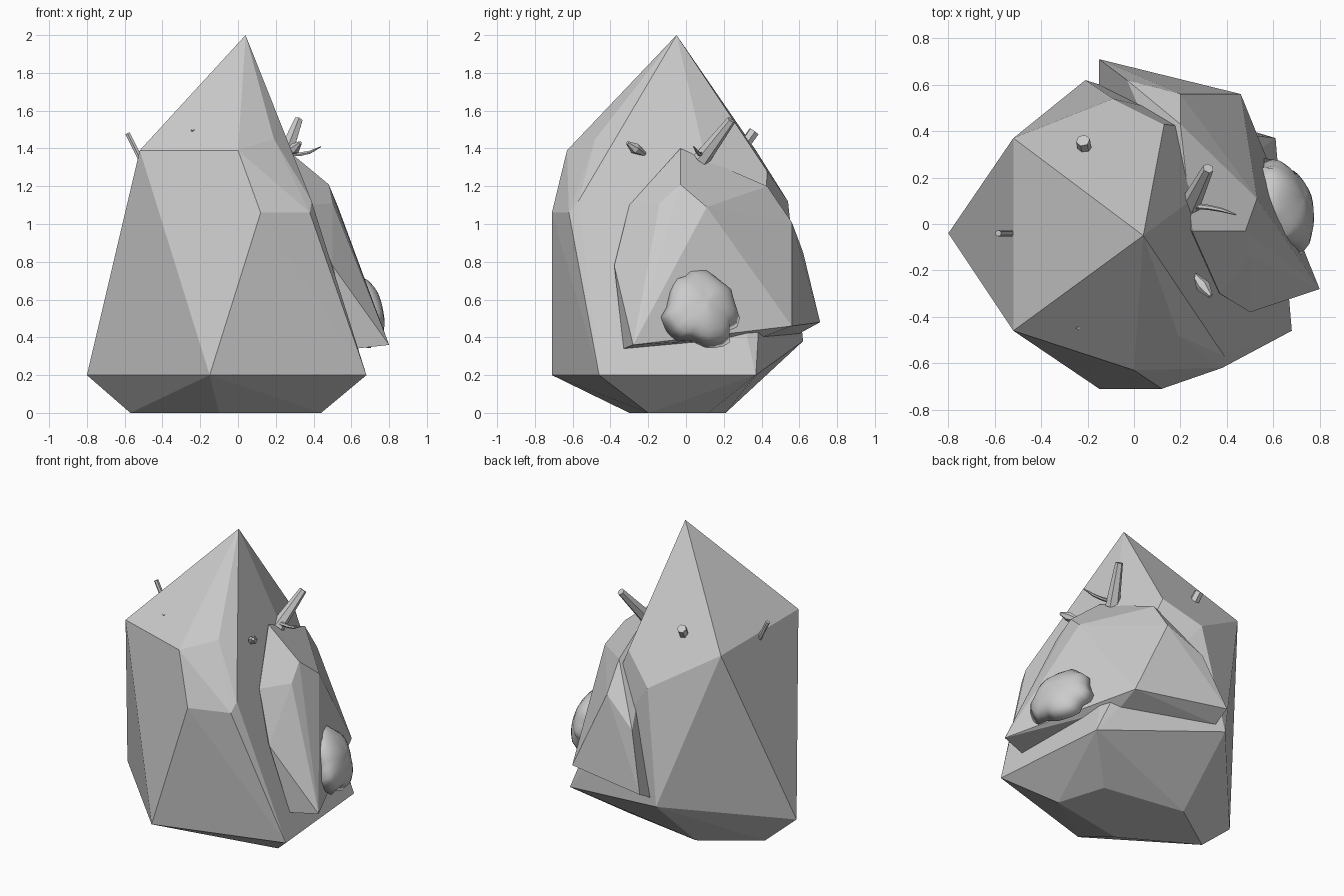
import bpy, bmesh, math, random
from mathutils import Vector

random.seed(4)
cube = bpy.data.objects.get("Cube")
if cube:
    bpy.data.objects.remove(cube, do_unlink=True)

stone = bpy.data.materials.new("stone_grey")
stone.use_nodes = True
GREY = (0.6, 0.6, 0.6, 1)
stone.diffuse_color = GREY
stone.node_tree.nodes["Principled BSDF"].inputs["Base Color"].default_value = GREY


def finish(bm, name, smooth=False):
    bmesh.ops.recalc_face_normals(bm, faces=bm.faces)
    mesh = bpy.data.meshes.new(name)
    for f in bm.faces:
        f.smooth = smooth
    bm.to_mesh(mesh)
    bm.free()
    mesh.materials.append(stone)
    obj = bpy.data.objects.new(name, mesh)
    bpy.context.collection.objects.link(obj)
    return obj


def chiselled(name, corners):
    """Faceted stone block wrapped around its corner points."""
    bm = bmesh.new()
    for c in corners:
        bm.verts.new(c)
    hull = bmesh.ops.convex_hull(bm, input=bm.verts)
    loose = [v for v in bm.verts if not v.link_faces]
    bmesh.ops.delete(bm, geom=loose, context="VERTS")
    bmesh.ops.dissolve_limit(bm, angle_limit=math.radians(2),
                             verts=bm.verts, edges=bm.edges)
    return finish(bm, name)


def twig(name, path, radii, sides=6):
    """Tapered stick along a path."""
    bm = bmesh.new()
    pts = [Vector(p) for p in path]
    turn = (pts[-1] - pts[0]).to_track_quat("Z", "Y")
    rings = []
    for p, r in zip(pts, radii):
        ring = []
        for i in range(sides):
            a = math.tau * i / sides
            ring.append(bm.verts.new(p + turn @ Vector((r * math.cos(a), r * math.sin(a), 0))))
        rings.append(ring)
    for lo, hi in zip(rings, rings[1:]):
        for i in range(sides):
            j = (i + 1) % sides
            bm.faces.new((lo[i], lo[j], hi[j], hi[i]))
    bm.faces.new(rings[0])
    bm.faces.new(rings[-1])
    return finish(bm, name)


# Main boulder: undercut foot, belt, shoulders and peak
foot = [(-.57, -.03, 0), (-.1, -.3, 0), (.44, -.2, 0), (.34, .12, 0), (-.22, .21, 0)]
belt = [(-.8, -.04, .2), (-.15, -.71, .2), (.68, -.46, .2), (.61, .37, .2), (-.21, .62, .38)]
shoulder = [(-.52, -.46, 1.39), (-.52, .37, 1.39), (0, -.63, 1.39), (.12, -.71, 1.06),
            (.38, -.62, 1.06), (.39, -.57, 1.12), (.19, -.48, 1.45),
            (.13, .43, 1.28), (-.09, .54, 1.12)]
chiselled("boulder", foot + belt + shoulder + [(.04, -.05, 2)])

# Broken slab leaning on the side, overhanging along its lower edge
crest = [(.25, -.03, 1.4), (.48, -.03, 1.21), (.37, -.3, 1.1), (.5, -.14, 1.11),
         (.53, .11, 1.09), (.2, .43, 1.2)]
rim = [(.5, -.38, .78), (.8, -.28, .36), (.46, .56, .46), (-.15, .71, .48),
       (-.03, .62, .85), (.2, .56, 1.01)]
inner = [(.62, -.33, .34), (.45, .4, .4), (-.15, .6, .42), (.1, 0, .9)]
chiselled("side_slab", crest + rim + inner)

# Smooth moss clump with a ragged border
bm = bmesh.new()
centre = Vector((.64, .08, .56))
turn = Vector((.87, .31, .39)).to_track_quat("Z", "Y")
SPOKES, RINGS = 28, 7
ragged = [random.uniform(.85, 1.12) for _ in range(SPOKES)]
top = bm.verts.new(centre + turn @ Vector((0, 0, .11)))
prev = None
for k in range(1, RINGS + 1):
    t = k / RINGS
    ring = []
    for i in range(SPOKES):
        a = math.tau * i / SPOKES
        r = .22 * t * (1 + (ragged[i] - 1) * t ** 3)
        h = .14 * math.sqrt(max(0, 1 - t * t)) - .03 + .008 * math.sin(3 * a) * t
        ring.append(bm.verts.new(centre + turn @ Vector((r * math.cos(a), r * math.sin(a), h))))
    for i in range(SPOKES):
        j = (i + 1) % SPOKES
        if prev:
            bm.faces.new((prev[i], prev[j], ring[j], ring[i]))
        else:
            bm.faces.new((top, ring[i], ring[j]))
    prev = ring
bm.faces.new(prev)
finish(bm, "moss_clump", smooth=True)

# Small sticks poking out of the stone
twig("large_stick", [(.24, .08, 1.34), (.32, .24, 1.55)], [.045, .024])
twig("thin_twig", [(.25, .08, 1.37), (.33, .07, 1.37), (.38, .06, 1.38), (.44, .04, 1.41)],
     [.014, .011, .009, .003])
twig("side_stick", [(-.51, -.04, 1.33), (-.585, -.04, 1.48)], [.014, .014])
twig("back_stick", [(-.21, .31, 1.42), (-.22, .36, 1.49)], [.03, .03])
twig("front_stick", [(-.24, -.41, 1.43), (-.24, -.45, 1.5)], [.009, .009])
twig("leaf_stub", [(.26, -.22, 1.37), (.3, -.27, 1.4), (.33, -.31, 1.43)], [.012, .03, .01])
